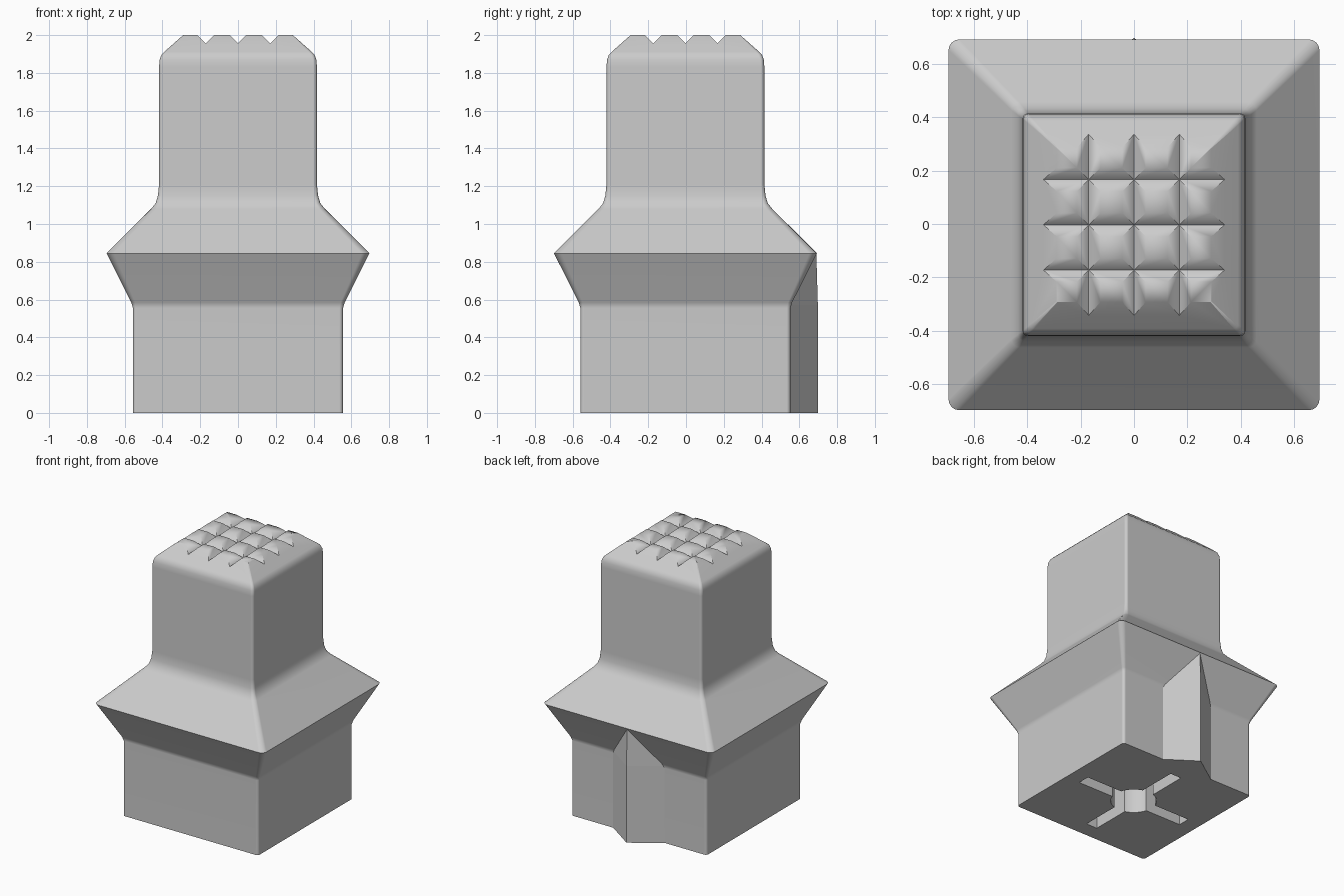
import bpy, bmesh
from math import sin, cos, pi

cube = bpy.data.objects.get("Cube")
if cube:
    bpy.data.objects.remove(cube, do_unlink=True)

grey = bpy.data.materials.new("light grey")
grey.use_nodes = True
colour = (0.6, 0.6, 0.6, 1)
grey.diffuse_color = colour
grey.node_tree.nodes["Principled BSDF"].inputs["Base Color"].default_value = colour

Y_SHIFT = -0.003


def make_object(name, bm):
    bmesh.ops.recalc_face_normals(bm, faces=bm.faces)
    mesh = bpy.data.meshes.new(name)
    bm.to_mesh(mesh)
    bm.free()
    mesh.materials.append(grey)
    obj = bpy.data.objects.new(name, mesh)
    bpy.context.collection.objects.link(obj)
    return obj


def rounded_square(half, radius, steps=4):
    points = []
    for corner in range(4):
        start = corner * pi / 2
        cx = (half - radius) * (1 if corner in (0, 3) else -1)
        cy = (half - radius) * (1 if corner < 2 else -1)
        for i in range(steps + 1):
            a = start + i * pi / 2 / steps
            points.append((cx + radius * cos(a), cy + radius * sin(a)))
    return points


def loft(bm, sections):
    rings = [[bm.verts.new((x, y + Y_SHIFT, z)) for x, y in points]
             for points, z in sections]
    for low, high in zip(rings, rings[1:]):
        for i in range(len(low)):
            j = (i + 1) % len(low)
            bm.faces.new((low[i], low[j], high[j], high[i]))
    bm.faces.new(rings[0][::-1])
    bm.faces.new(rings[-1])


def prism(name, points, low, high, axis="z"):
    """Extrude a 2D outline along one axis."""
    bm = bmesh.new()
    place = {"x": lambda u, v, t: (t, u, v),
             "y": lambda u, v, t: (u, t, v),
             "z": lambda u, v, t: (u, v, t)}[axis]
    ends = [[bm.verts.new(place(u, v, t)) for u, v in points] for t in (low, high)]
    for i in range(len(points)):
        j = (i + 1) % len(points)
        bm.faces.new((ends[0][i], ends[0][j], ends[1][j], ends[1][i]))
    bm.faces.new(ends[0][::-1])
    bm.faces.new(ends[1])
    return make_object(name, bm)


# Square body: base, flared collar, neck and bevelled crown (half width, z, corner radius)
profile = [(0.556, 0, 0.02), (0.556, 0.555, 0.02), (0.565, 0.585, 0.022),
           (0.696, 0.845, 0.04), (0.46, 1.08, 0.03), (0.436, 1.11, 0.025),
           (0.424, 1.15, 0.022), (0.418, 1.21, 0.02), (0.418, 1.83, 0.02),
           (0.415, 1.87, 0.02), (0.405, 1.896, 0.018), (0.39, 1.912, 0.016),
           (0.29, 2, 0.003)]
bm = bmesh.new()
loft(bm, [(rounded_square(h, r), z) for h, z, r in profile])
body = make_object("body", bm)

cutters = []

# V grooves crossing the crown
for axis in "xy":
    for c in (-0.17, 0, 0.17):
        mid = c + (Y_SHIFT if axis == "x" else 0)
        cutters.append(prism("groove_cutter",
                             [(mid, 1.956), (mid + 0.09, 2.046), (mid - 0.09, 2.046)],
                             -0.6, 0.6, axis))

# Cross-shaped socket with a round centre, open at the bottom
circle = [(0.155 * cos(a * pi / 16), 0.155 * sin(a * pi / 16) + Y_SHIFT) for a in range(32)]
cutters.append(prism("socket_round_cutter", circle, -0.1, 0.56))
for w, d in ((0.44, 0.045), (0.045, 0.44)):
    bar = [(-w, -d + Y_SHIFT), (w, -d + Y_SHIFT), (w, d + Y_SHIFT), (-w, d + Y_SHIFT)]
    cutters.append(prism("socket_slot_cutter", bar, -0.1, 0.56))

bpy.context.view_layer.objects.active = body
for cutter in cutters:
    mod = body.modifiers.new("cut", 'BOOLEAN')
    mod.operation = 'DIFFERENCE'
    mod.solver = 'EXACT'
    mod.object = cutter
    bpy.ops.object.modifier_apply(modifier=mod.name)
    bpy.data.objects.remove(cutter, do_unlink=True)

# Pointed key rib on the back, its tip dying into the collar edge
bm = bmesh.new()
outline = [(0.21, 0.553), (0, 0.698), (-0.21, 0.553), (0, 0.5)]
rings = [[bm.verts.new((x, y, z)) for x, y in outline] for z in (0, 0.57)]
tip = bm.verts.new((0, 0.69, 0.843))
for i in range(4):
    j = (i + 1) % 4
    bm.faces.new((rings[0][i], rings[0][j], rings[1][j], rings[1][i]))
    bm.faces.new((rings[1][i], rings[1][j], tip))
bm.faces.new(rings[0])
rib = make_object("back_rib", bm)

# Soft shading with crisp main edges
bpy.ops.object.select_all(action='DESELECT')
body.select_set(True)
bpy.ops.object.shade_smooth_by_angle(angle=0.85)
normals = body.modifiers.new("even_normals", 'WEIGHTED_NORMAL')
normals.keep_sharp = True
